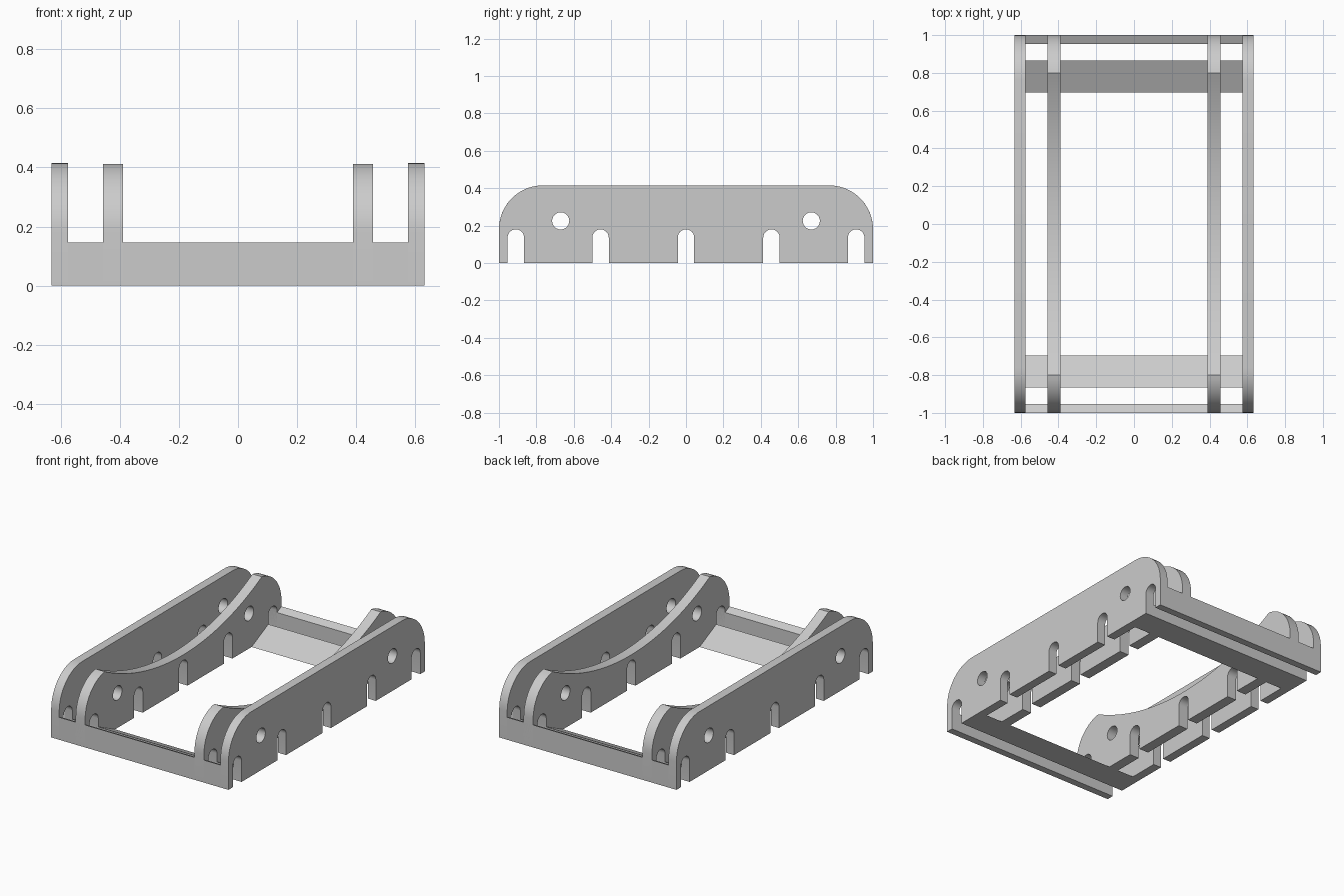
import bpy, bmesh
from math import sin, cos, pi, radians, asin
from mathutils import Matrix

cube = bpy.data.objects.get("Cube")
if cube:
    bpy.data.objects.remove(cube, do_unlink=True)

grey = bpy.data.materials.new("plain grey")
grey.use_nodes = True
colour = (0.6, 0.6, 0.6, 1)
grey.diffuse_color = colour
grey.node_tree.nodes["Principled BSDF"].inputs["Base Color"].default_value = colour

TOP, ROUND = 0.415, 0.235          # plate height and corner radius
SLOT, SLOT_TOP = 0.044, 0.18       # slot half width and height
SLOTS = (-0.91, -0.457, 0, 0.457, 0.91)
OUTER, INNER = (0.575, 0.632), (0.39, 0.457)
DIP = 0.215                        # lowest point of the cradle
WEDGE, WEDGE_END = 0.145, 0.695    # tie bar height and inner end


def arc(cy, cz, r, start, end, n):
    """Points (y, z) along a circular arc, angles in degrees."""
    angles = [radians(start + (end - start) * i / n) for i in range(n + 1)]
    return [(cy + r * cos(a), cz + r * sin(a)) for a in angles]


def plate(name, outlines, x0, x1):
    """Extrude closed y-z outlines (later ones are holes) from x0 to x1."""
    curve = bpy.data.curves.new(name, "CURVE")
    curve.dimensions = "2D"
    curve.fill_mode = "BOTH"
    curve.extrude = (x1 - x0) / 2
    for points in outlines:
        spline = curve.splines.new("POLY")
        spline.points.add(len(points) - 1)
        for p, (y, z) in zip(spline.points, points):
            p.co = (y, z, 0, 1)
        spline.use_cyclic_u = True
    temp = bpy.data.objects.new(name + " outline", curve)
    bpy.context.collection.objects.link(temp)
    bpy.context.view_layer.update()
    mesh = bpy.data.meshes.new_from_object(temp)
    bpy.data.objects.remove(temp, do_unlink=True)

    # Stand the outline up: y-z profile, thickness along x
    turn = Matrix(((0, 0, 1, (x0 + x1) / 2), (1, 0, 0, 0), (0, 1, 0, 0), (0, 0, 0, 1)))
    bm = bmesh.new()
    bm.from_mesh(mesh)
    bm.transform(turn)
    bmesh.ops.remove_doubles(bm, verts=bm.verts, dist=1e-5)
    bmesh.ops.recalc_face_normals(bm, faces=bm.faces)
    bm.to_mesh(mesh)
    bm.free()
    mesh.name = name
    mesh.materials.clear()
    mesh.materials.append(grey)
    obj = bpy.data.objects.new(name, mesh)
    bpy.context.collection.objects.link(obj)
    bpy.ops.object.select_all(action="DESELECT")
    obj.select_set(True)
    bpy.context.view_layer.objects.active = obj
    bpy.ops.object.shade_smooth_by_angle(angle=radians(25))
    return obj


def side_profile(cradle):
    """Slotted foot, rounded ends, and a straight or dished top edge."""
    points = [(-1, 0)]
    for c in SLOTS:
        points.append((c - SLOT, 0))
        points += arc(c, SLOT_TOP - SLOT, SLOT, 180, 0, 12)
        points.append((c + SLOT, 0))
    points.append((1, 0))
    # The cradle cuts the rounded ends a little before they level out
    lip = 0.8 if cradle else 1 - ROUND
    sweep = 90 - (0 if not cradle else math_angle(lip))
    points += arc(1 - ROUND, TOP - ROUND, ROUND, 0, sweep, 14)
    if cradle:
        lip_z = points[-1][1]
        sag = lip_z - DIP
        r = (lip ** 2 + sag ** 2) / (2 * sag)
        half = asin(lip / r) * 180 / pi
        points += arc(0, DIP + r, r, half - 90, -half - 90, 40)[1:-1]
    points += arc(ROUND - 1, TOP - ROUND, ROUND, 180 - sweep, 180, 14)
    return points


def math_angle(lip):
    """Degrees from vertical where the rounded end reaches y = lip."""
    return asin((lip - 1 + ROUND) / ROUND) * 180 / pi


# Side plates, each with two round holes
holes = [arc(c, 0.225, 0.046, 0, 345, 23) for c in (-0.67, 0.67)]
for side, (a, b) in (("left", (1, 1)), ("right", (-1, -1))):
    for kind, span, cradle in (("outer_plate", OUTER, False), ("cradle_plate", INNER, True)):
        x0, x1 = sorted(a * x for x in span)
        plate(f"{side}_{kind}", [side_profile(cradle)] + holes, x0, x1)


def slope(y):
    return WEDGE * (y - WEDGE_END) / (1 - WEDGE_END)


# Sloping tie bars at both ends, split by the end slots
gap_in, gap_out = SLOTS[-1] - SLOT, SLOTS[-1] + SLOT
for end, s in (("front", -1), ("back", 1)):
    lip = [(gap_out, 0), (1, 0), (1, WEDGE), (gap_out, slope(gap_out))]
    ramp = [(WEDGE_END, 0), (gap_in, 0), (gap_in, slope(gap_in))]
    for part, shape in (("end_bar", lip), ("ramp_bar", ramp)):
        plate(f"{end}_{part}", [[(s * y, z) for y, z in shape]], -OUTER[0], OUTER[0])
